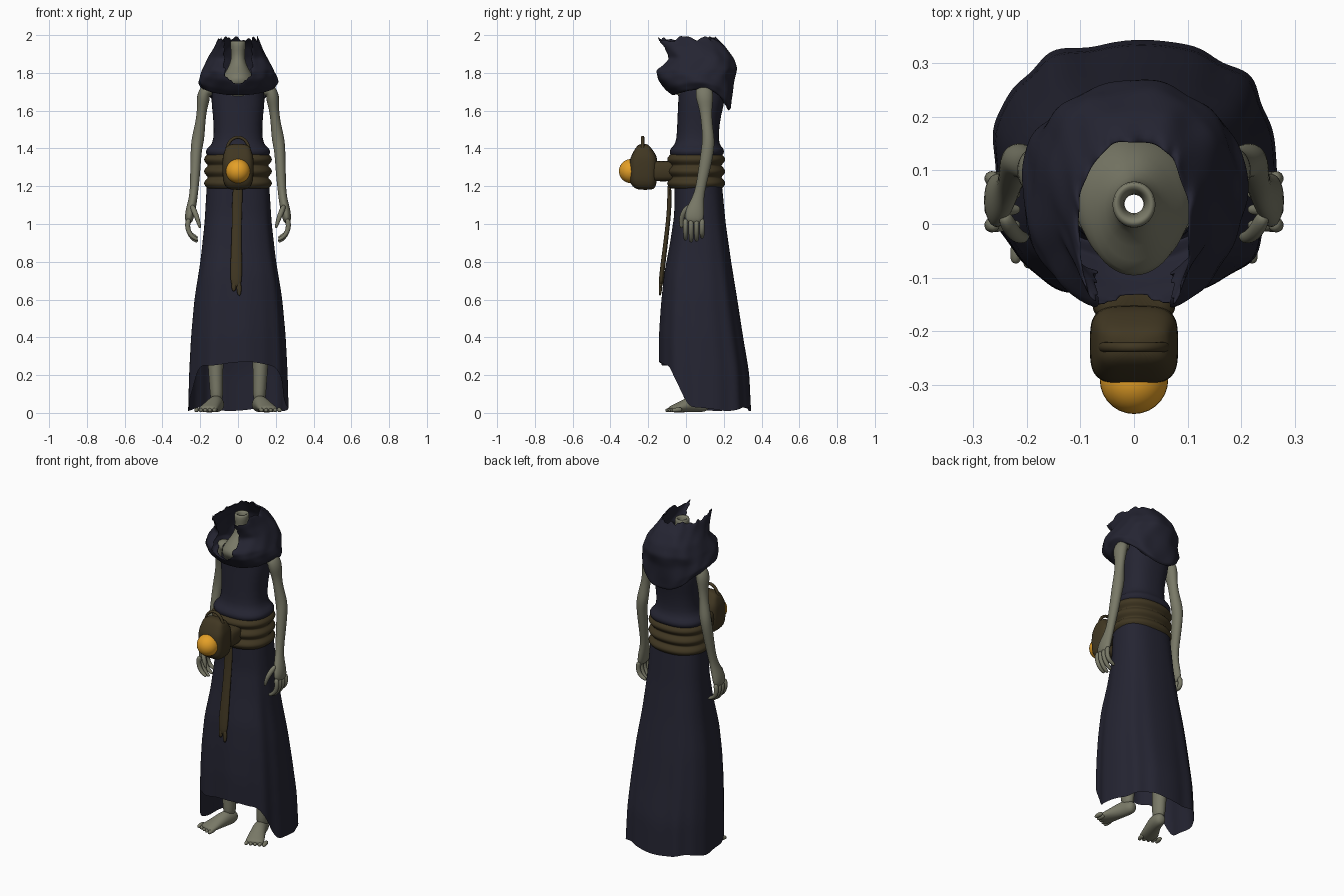
import bpy, bmesh, math, random
from mathutils import Vector

random.seed(4)


def mat(name, col):
    m = bpy.data.materials.new(name)
    m.diffuse_color = (*col, 1)
    return m


NAVY = mat("navy cloth", (0.018, 0.018, 0.032))
SKIN = mat("grey green skin", (0.19, 0.19, 0.135))
BROWN = mat("brown leather", (0.052, 0.038, 0.016))
AMBER = mat("amber glow", (0.78, 0.35, 0.02))


def finish(name, bm, material, subsurf=1, mirror=False, thick=0):
    bmesh.ops.recalc_face_normals(bm, faces=bm.faces)
    for f in bm.faces:
        f.smooth = True
    me = bpy.data.meshes.new(name)
    bm.to_mesh(me)
    bm.free()
    me.materials.append(material)
    ob = bpy.data.objects.new(name, me)
    bpy.context.collection.objects.link(ob)
    if mirror:
        ob.modifiers.new("mirror", 'MIRROR').use_mirror_merge = False
    if thick:
        ob.modifiers.new("thickness", 'SOLIDIFY').thickness = thick
    if subsurf:
        s = ob.modifiers.new("smooth", 'SUBSURF')
        s.levels = s.render_levels = subsurf
    return ob


def skin_rings(bm, rows, caps):
    n = len(rows[0])
    for a, b in zip(rows, rows[1:]):
        for i in range(n):
            bm.faces.new((a[i], a[(i + 1) % n], b[(i + 1) % n], b[i]))
    if caps:
        bm.faces.new(rows[0])
        bm.faces.new(rows[-1])


def spow(v, e):
    return math.copysign(abs(v) ** e, v)


def loft(rings, n=48, power=2.0, steps=1, warp=None, caps=False):
    """Rings are (z front, z side, z back, half width, y front, y back)."""
    full = []
    for a, b in zip(rings, rings[1:]):
        full += [[p + (q - p) * k / steps for p, q in zip(a, b)] for k in range(steps)]
    full.append(rings[-1])
    bm = bmesh.new()
    rows = []
    for j, (zf, zs, zb, rx, yf, yb) in enumerate(full):
        row = []
        for i in range(n):
            th = math.tau * i / n
            s, c = math.sin(th), math.cos(th)
            z = zs + ((zf if c > 0 else zb) - zs) * c * c
            v = Vector((rx * spow(s, 2 / power),
                        (yf + yb) / 2 - (yb - yf) / 2 * spow(c, 2 / power), z))
            row.append(bm.verts.new(warp(v, th, j / (len(full) - 1)) if warp else v))
        rows.append(row)
    skin_rings(bm, rows, caps)
    return bm


def flat(*rings):
    return [(z, z, z, rx, yf, yb) for z, rx, yf, yb in rings]


def tube(name, pts, material, ref=(0, 1, 0), n=12, mirror=False):
    """Points are (x, y, z, radius across, radius along ref)."""
    bm = bmesh.new()
    P = [Vector(p[:3]) for p in pts]
    rows = []
    for j, p in enumerate(pts):
        d = (P[min(j + 1, len(P) - 1)] - P[max(j - 1, 0)]).normalized()
        u = Vector(ref).cross(d).normalized()
        v = d.cross(u)
        rows.append([bm.verts.new(P[j] + u * p[3] * math.cos(math.tau * i / n)
                                  + v * p[4] * math.sin(math.tau * i / n)) for i in range(n)])
    skin_rings(bm, rows, True)
    return finish(name, bm, material, 2, mirror)


# skirt with an arched front hem and long folds
def skirt_warp(v, th, t):
    k = min(max((math.cos(th) - 0.2) / 0.6, 0), 1)
    hem = 0.02 + 0.24 * k * k * (3 - 2 * k) + 0.01 * math.sin(5 * th + 1)
    fold = 1 + (1 - t) * (0.018 * math.sin(9 * th) + 0.012 * math.sin(14 * th + 1))
    return Vector((v.x * fold, 0.08 + (v.y - 0.08) * fold, hem + v.z * (1.21 - hem) / 1.21))


skirt = flat((0, .265, -.14, .342), (.2, .26, -.14, .333), (.4, .25, -.13, .30), (.6, .232, -.115, .27),
             (.8, .20, -.085, .238), (1.0, .178, -.062, .21), (1.21, .165, -.06, .19))
finish("skirt", loft(skirt, 72, 2.5, 3, skirt_warp), NAVY)

# torso cloth with a rolled lower rim
torso = flat((1.35, .15, -.07, .18), (1.375, .175, -.09, .205), (1.40, .168, -.085, .20),
             (1.42, .135, -.055, .175), (1.48, .127, -.048, .172), (1.58, .132, -.045, .185),
             (1.66, .145, -.04, .21), (1.74, .13, -.04, .2))
finish("torso_cloth", loft(torso, 40, 2.4), NAVY)

# three wound belt coils
coils = []
for c in range(3):
    for k in range(5):
        b = 0.022 * math.sin(math.pi * k / 4)
        coils.append((1.187 + 0.063 * (c + k / 4.4), .16 + b, -.08 - b, .188 + b))
finish("belt", loft(flat(*coils), 48, 2.3), BROWN)

# hanging strap with a forked end
tube("strap", [(0, -.09, 1.22, .03, .012), (-.005, -.085, 1.1, .027, .012), (-.008, -.105, .92, .027, .012),
               (-.01, -.128, .74, .034, .014), (-.01, -.135, .66, .028, .012)], BROWN)
for side, low in ((-1, .64), (1, .615)):
    tube("strap_tip", [(-.008 + .012 * side, -.133, .70, .016, .011),
                       (-.008 + .015 * side, -.138, low, .012, .008)], BROWN)


# draped cowl and torn hood: open at the top and front
def hood_warp(v, th, t):
    f = 1 + 0.018 * math.sin(7 * th + 9 * t) + 0.01 * math.sin(12 * th - 14 * t)
    z = v.z + (random.uniform(-.03, .012) if t > .99 else 0)
    return Vector((v.x * f, .05 + (v.y - .05) * f, z))


hood = [(1.69, 1.71, 1.60, .17, -.04, .225), (1.68, 1.715, 1.61, .19, -.07, .24),
        (1.71, 1.75, 1.67, .212, -.105, .245), (1.76, 1.79, 1.75, .20, -.15, .25),
        (1.81, 1.82, 1.82, .187, -.165, .27), (1.87, 1.88, 1.88, .157, -.10, .25),
        (1.93, 1.93, 1.94, .128, -.135, .21), (1.985, 1.99, 1.99, .104, -.185, .155)]
bm = loft(hood, 64, 2.4, 3, hood_warp)
gone = []
for f in bm.faces:
    m = f.calc_center_median()
    if m.y < 0 and abs(m.x) < min(.072, (m.z - 1.73) * 1.1):
        gone.append(f)
bmesh.ops.delete(bm, geom=gone, context='FACES')
finish("hood", bm, NAVY, thick=.006)

# chest and thin neck, broken open at the top
neck = flat((1.66, .12, -.03, .17), (1.72, .115, -.07, .16), (1.765, .09, -.11, .14), (1.80, .07, -.075, .12),
            (1.85, .04, -.01, .085), (1.90, .034, 0, .08), (1.94, .042, -.01, .08), (1.975, .04, -.005, .08),
            (1.965, .022, .015, .06), (1.92, .018, .02, .055))
finish("neck", loft(neck, 24), SKIN)

# arms
tube("arm", [(.13, .095, 1.70, .03, .04), (.17, .095, 1.715, .04, .045), (.185, .098, 1.67, .04, .05),
             (.19, .105, 1.61, .026, .034), (.20, .11, 1.53, .027, .03), (.212, .12, 1.45, .036, .034),
             (.222, .115, 1.39, .03, .036), (.226, .095, 1.28, .028, .032), (.232, .075, 1.18, .023, .026),
             (.24, .06, 1.12, .024, .036), (.255, .045, 1.06, .028, .054), (.262, .04, 1.0, .02, .052)],
     SKIN, mirror=True)
# fingers and thumb
for i in range(4):
    y = .085 - .029 * i
    low = (.925, .91, .905, .915)[i]
    tube("finger", [(.26, y, 1.03, .016, .016), (.27, y, .99, .015, .015), (.258, y, .95, .014, .014),
                    (.235, y, low + .012, .012, .013), (.212, y, low, .008, .009)], SKIN, n=8, mirror=True)
tube("thumb", [(.245, .02, 1.10, .016, .018), (.228, -.015, 1.06, .016, .017), (.212, -.026, 1.02, .013, .014),
               (.20, -.024, .975, .008, .009)], SKIN, n=8, mirror=True)

# legs, feet and toes
tube("leg", [(.115, .09, .45, .045, .05), (.12, .085, .28, .045, .052), (.115, .08, .14, .036, .042),
             (.112, .08, .05, .036, .045)], SKIN, mirror=True)
tube("foot", [(.10, .125, .035, .02, .022), (.105, .10, .042, .036, .04), (.115, .05, .052, .04, .05),
              (.138, -.01, .036, .047, .035), (.158, -.06, .023, .056, .022), (.167, -.085, .018, .05, .015)],
     SKIN, ref=(0, 0, 1), mirror=True)
for i in range(5):
    x, y = .118 + .024 * i, -.075 + .009 * i
    tube("toe", [(x, y + .02, .018, .013, .014), (x + .006, y - .015, .016, .014, .014),
                 (x + .008, y - .036, .011, .009, .009)], SKIN, ref=(0, 0, 1), n=8, mirror=True)

# lantern body with bevelled top and bottom
body = flat((1.18, .05, -.26, -.17), (1.20, .068, -.285, -.16), (1.225, .08, -.30, -.155),
            (1.28, .083, -.30, -.15), (1.335, .083, -.30, -.152), (1.36, .08, -.29, -.155),
            (1.39, .07, -.275, -.175), (1.41, .064, -.262, -.19), (1.425, .035, -.245, -.205))
finish("lantern_body", loft(body, 32, 3.6, caps=True), BROWN)
mount = flat((1.225, .06, -.18, -.06), (1.24, .08, -.18, -.06), (1.32, .08, -.18, -.06), (1.335, .06, -.18, -.06))
finish("lantern_mount", loft(mount, 24, 5, caps=True), BROWN)

# lantern handle: an upright half ring
arc = [math.pi * k / 12 for k in range(13)]
tube("lantern_handle", [(.06 * math.cos(a), -.23, 1.385 + .075 * math.sin(a), .009, .01) for a in arc],
     BROWN, n=8)

# glowing lens
bm = bmesh.new()
bmesh.ops.create_uvsphere(bm, u_segments=28, v_segments=18, radius=.064)
bmesh.ops.translate(bm, verts=bm.verts, vec=(0, -.291, 1.28))
finish("lantern_lens", bm, AMBER, 0)
